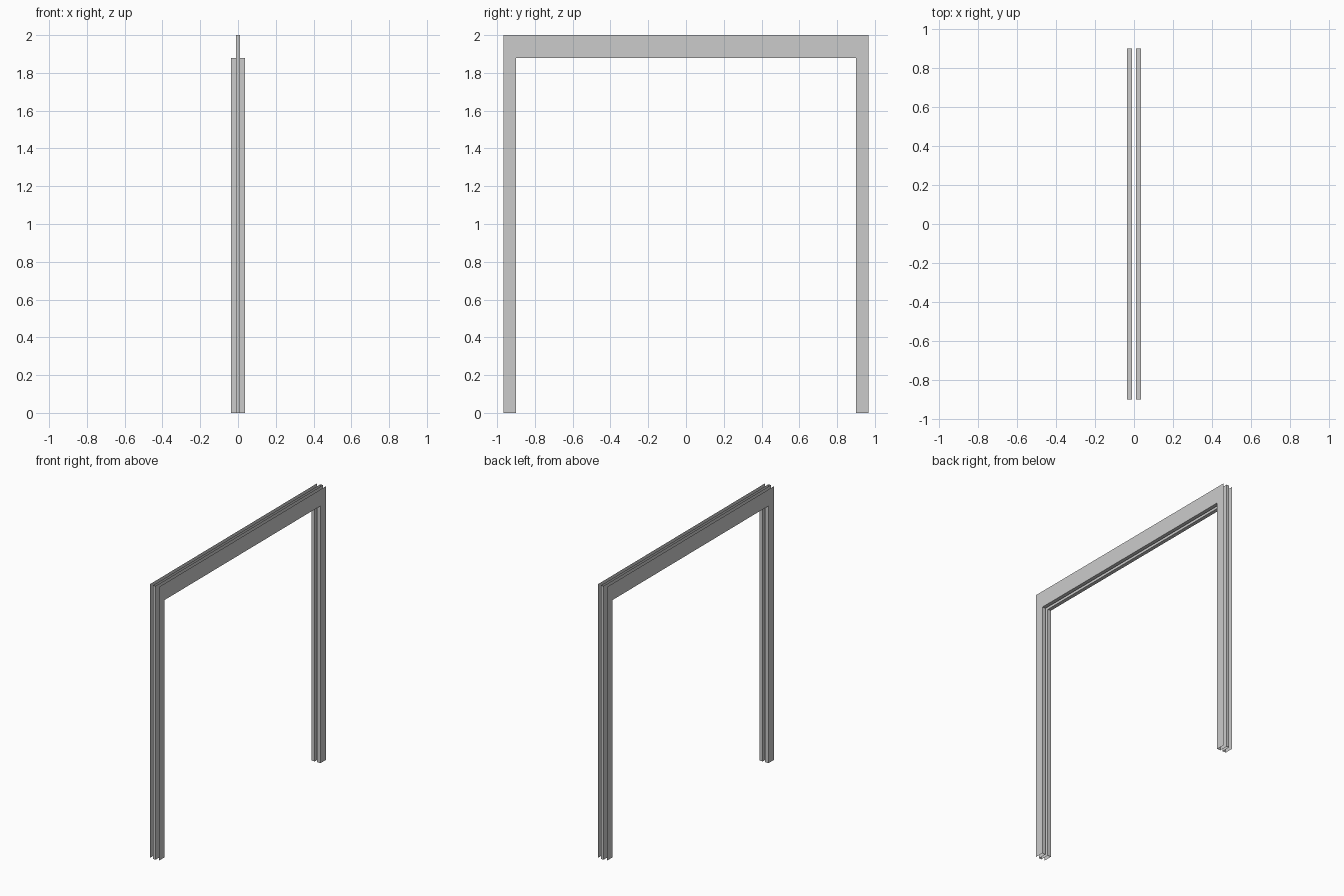
import bpy
import bmesh

if "Cube" in bpy.data.objects:
    bpy.data.objects.remove(bpy.data.objects["Cube"])

# Overall frame dimensions
HALF_W, GROOVE = 0.037, 0.010          # half thickness, half groove width
IN_Y, OUT_Y = 0.90, 0.966              # opening edge and outer edge
IN_Z, OUT_Z = 1.88, 2.0                # underside and top of the header

# Sheet cross-section: (x, depth) with depth 0 = opening side, 1 = outer side
PROFILE = [(-HALF_W, 1), (-HALF_W, 0), (-GROOVE, 0), (-GROOVE, 1),
           (GROOVE, 1), (GROOVE, 0), (HALF_W, 0), (HALF_W, 1)]
GROOVE_FLOOR = 3

# Mitred stations along the frame: (side of y, at the top?)
STATIONS = [(-1, 0), (-1, 1), (1, 1), (1, 0)]


def point(station, x, depth):
    side, top = station
    y = side * (IN_Y + (OUT_Y - IN_Y) * depth)
    z = (IN_Z + (OUT_Z - IN_Z) * depth) * top
    return (x, y, z)


def channel(name, start, end, skip=()):
    """Sweep the open sheet profile between two mitred stations."""
    bm = bmesh.new()
    a = [bm.verts.new(point(start, *p)) for p in PROFILE]
    b = [bm.verts.new(point(end, *p)) for p in PROFILE]
    for i in range(len(PROFILE) - 1):
        if i not in skip:
            bm.faces.new((a[i], b[i], b[i + 1], a[i + 1]))
    mesh = bpy.data.meshes.new(name)
    bm.to_mesh(mesh)
    bm.free()
    obj = bpy.data.objects.new(name, mesh)
    bpy.context.collection.objects.link(obj)
    return obj


# Two jambs with a closed groove, and a header whose groove is open at the top
channel("front_jamb", STATIONS[0], STATIONS[1])
channel("header", STATIONS[1], STATIONS[2], skip=(GROOVE_FLOOR,))
channel("back_jamb", STATIONS[2], STATIONS[3])
